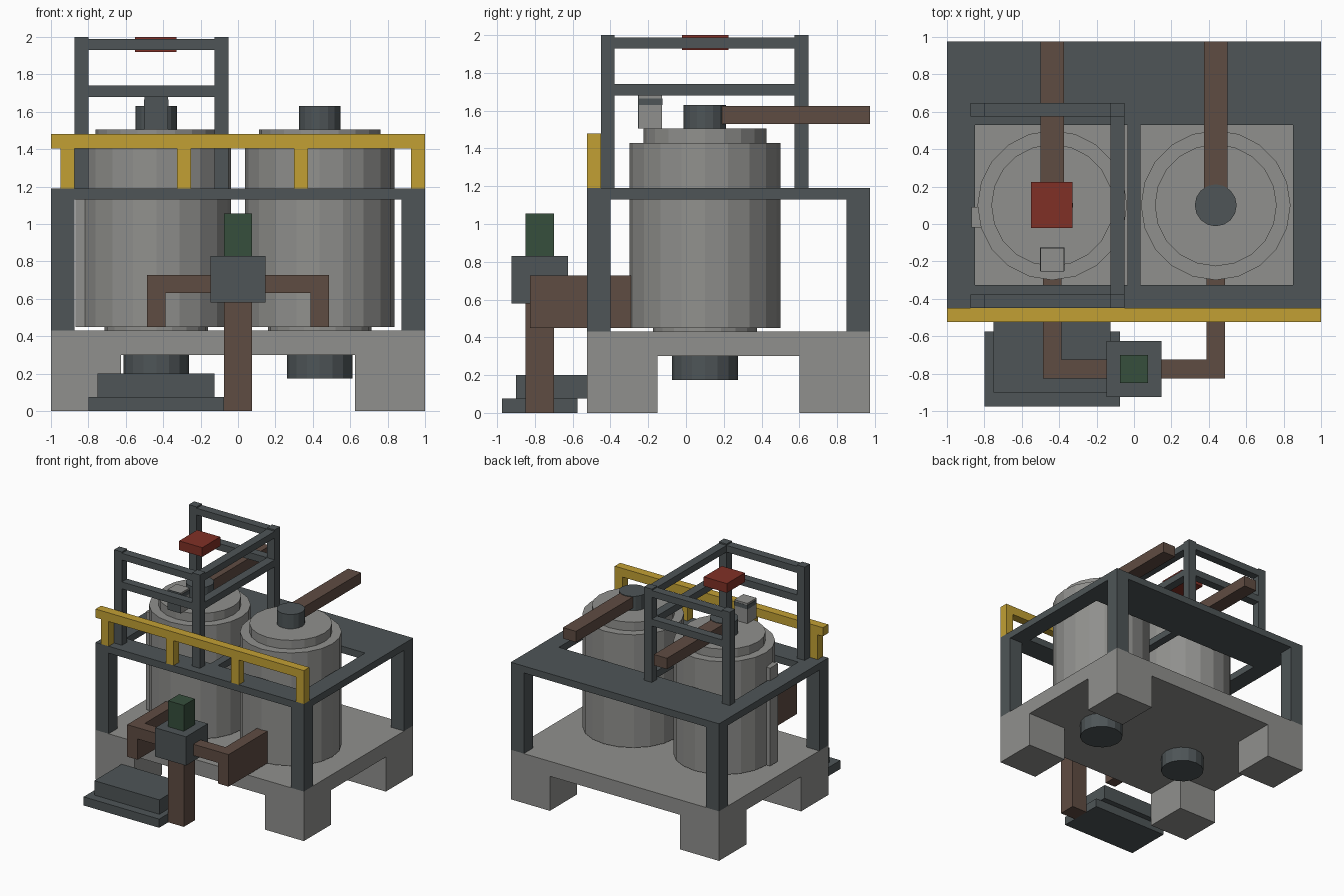
import bpy, bmesh, math

cube = bpy.data.objects.get("Cube")
if cube:
    bpy.data.objects.remove(cube, do_unlink=True)


def material(name, srgb):
    rgb = [(c / 255 / 12.92) if c < 11 else ((c / 255 + 0.055) / 1.055) ** 2.4 for c in srgb]
    m = bpy.data.materials.new(name)
    m.use_nodes = True
    m.diffuse_color = (*rgb, 1)
    m.node_tree.nodes["Principled BSDF"].inputs["Base Color"].default_value = (*rgb, 1)
    return m


GREY = material("light grey", (144, 144, 141))
STEEL = material("dark steel", (78, 85, 87))
BROWN = material("brown pipe", (95, 76, 66))
YELLOW = material("safety yellow", (194, 160, 52))
RED = material("red", (128, 48, 38))
GREEN = material("dark green", (54, 78, 60))


def finish(name, bm, mats):
    bmesh.ops.recalc_face_normals(bm, faces=bm.faces)
    mesh = bpy.data.meshes.new(name)
    bm.to_mesh(mesh)
    bm.free()
    for m in mats:
        mesh.materials.append(m)
    ob = bpy.data.objects.new(name, mesh)
    bpy.context.collection.objects.link(ob)
    return ob


def box(name, mat, x, y, z):
    """Box from three (min, max) ranges."""
    bm = bmesh.new()
    bmesh.ops.create_cube(bm, size=1)
    for v in bm.verts:
        v.co = [r[0] + (c + 0.5) * (r[1] - r[0]) for c, r in zip(v.co, (x, y, z))]
    return finish(name, bm, [mat])


def drum(name, mat, x, r, z, sides=16):
    """Upright cylinder on the tank axis."""
    bm = bmesh.new()
    bmesh.ops.create_cone(bm, cap_ends=True, segments=sides, radius1=r, radius2=r, depth=z[1] - z[0])
    bmesh.ops.translate(bm, verts=bm.verts, vec=(x, 0.1, (z[0] + z[1]) / 2))
    return finish(name, bm, [mat])


def sides(lo, hi):
    """The range lo..hi and its mirror image."""
    return (("left", (lo, hi)), ("right", (-hi, -lo)))


# Base slab on four feet
FRONT, BACK = -0.525, 0.975
box("base_slab", GREY, (-1, 1), (FRONT, BACK), (0.3, 0.43))
for s, x in sides(0.625, 1):
    box(f"front_foot_{s}", GREY, x, (FRONT, -0.15), (0, 0.3))
    box(f"back_foot_{s}", GREY, x, (0.6, BACK), (0, 0.3))

# Main frame: corner posts and top deck beams
for s, x in sides(0.875, 1):
    box(f"front_post_{s}", STEEL, x, (FRONT, -0.4), (0.43, 1.13))
    box(f"back_post_{s}", STEEL, x, (0.85, BACK), (0.43, 1.13))
DECK = (1.13, 1.19)
box("deck_front", STEEL, (-1, 1), (FRONT, -0.325), DECK)
box("deck_back", STEEL, (-1, 1), (0.53, BACK), DECK)
for s, x in sides(0.85, 1):
    box(f"deck_side_{s}", STEEL, x, (-0.325, 0.53), DECK)
box("deck_middle", STEEL, (-0.035, 0.035), (-0.325, 0.53), DECK)

# Two tanks with lids, necks, outlets and rear pipes
for s, x in (("left", 0.437), ("right", -0.437)):
    drum(f"tank_{s}", GREY, x, 0.4, (0.45, 1.43), 20)
    drum(f"tank_lid_{s}", GREY, x, 0.326, (1.43, 1.505), 20)
    drum(f"tank_seat_{s}", GREY, x, 0.276, (0.43, 0.45), 20)
    drum(f"tank_neck_{s}", STEEL, x, 0.112, (1.505, 1.63))
    drum(f"tank_outlet_{s}", STEEL, x, 0.175, (0.175, 0.3))
    box(f"rear_pipe_{s}", BROWN, (x - 0.063, x + 0.063), (0.15, BACK), (1.53, 1.625))

# Lid fitting with a dark front and collar, and the level gauge
box("lid_fitting", GREY, (-0.5, -0.375), (-0.25, -0.127), (1.505, 1.68))
box("lid_fitting_front", STEEL, (-0.5, -0.375), (-0.253, -0.25), (1.505, 1.68))
box("lid_fitting_collar", STEEL, (-0.503, -0.372), (-0.25, -0.125), (1.63, 1.665))
box("level_gauge", GREY, (-0.87, -0.8), (-0.02, 0.09), (0.45, 1.3))

# Upper tower, open on its outer side
TX = ((-0.875, -0.8), (-0.125, -0.05))
TY = ((-0.45, -0.378), (0.575, 0.648))
for i, x in enumerate(TX):
    for j, y in enumerate(TY):
        box(f"tower_post_{i}_{j}", STEEL, x, y, (1.19, 2))
for level, z in (("mid", (1.68, 1.74)), ("top", (1.93, 1.988))):
    for end, y in zip(("front", "back"), TY):
        box(f"tower_{level}_rail_{end}", STEEL, (-0.8, -0.125), y, z)
    box(f"tower_{level}_rail_side", STEEL, TX[1], (-0.378, 0.575), z)
box("red_unit", RED, (-0.55, -0.328), (-0.022, 0.225), (1.92, 2))

# Yellow guard rail
RAIL_Y = (FRONT, -0.45)
box("guard_rail", YELLOW, (-1, 1), RAIL_Y, (1.405, 1.48))
for i in range(4):
    x = -0.95 + i * 0.625
    box(f"guard_post_{i}", YELLOW, (x, x + 0.075), RAIL_Y, (1.19, 1.405))

# Front manifold: stand pipe, valve, cross pipe and arms to the tanks
box("stand_pipe", BROWN, (-0.075, 0.075), (-0.85, -0.7), (0, 0.58))
box("valve_body", STEEL, (-0.148, 0.148), (-0.925, -0.625), (0.58, 0.83))
box("valve_motor", GREEN, (-0.075, 0.075), (-0.85, -0.7), (0.83, 1.055))
for s, x in sides(0.148, 0.387):
    box(f"cross_pipe_{s}", BROWN, x, (-0.825, -0.725), (0.63, 0.728))
for s, x in sides(0.387, 0.487):
    box(f"arm_pipe_{s}", BROWN, x, (-0.825, -0.285), (0.45, 0.728))

# Stepped plinth on the ground
box("plinth_lower", STEEL, (-0.8, -0.075), (-0.975, -0.575), (0, 0.075))
box("plinth_upper", STEEL, (-0.75, -0.125), (-0.9, -0.525), (0.075, 0.2))
